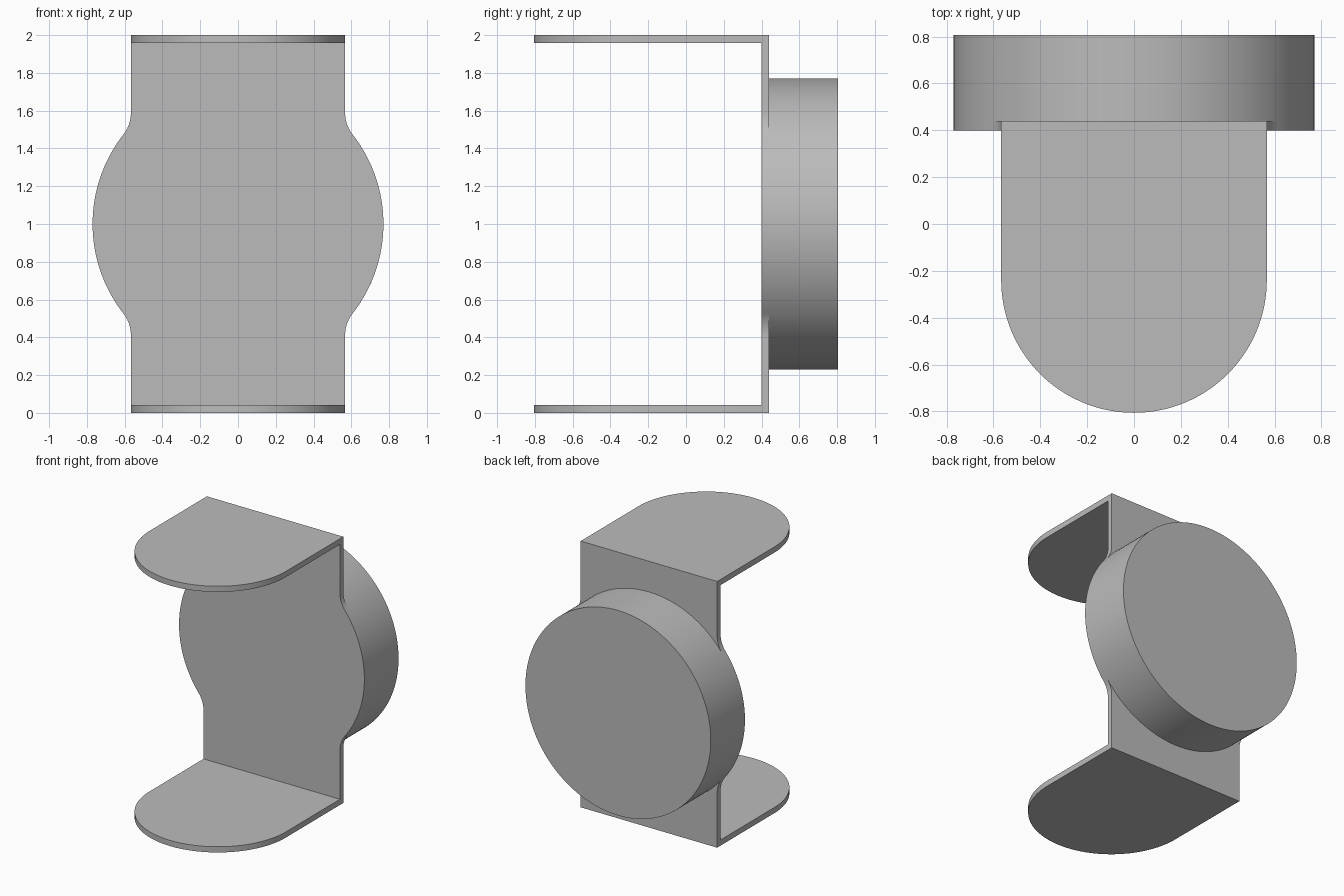
import bpy, bmesh
from math import sin, cos, radians, sqrt

cube = bpy.data.objects.get("Cube")
if cube:
    bpy.data.objects.remove(cube, do_unlink=True)

HALF_W, DISC_R, MID = 0.567, 0.77, 1.0
BACK_IN, BACK_OUT, DISC_END, FRONT = 0.40, 0.44, 0.806, -0.806
SHEET = 0.043
TANGENT = 38  # angle where the fillets meet the round

grey = bpy.data.materials.new("plain grey")
grey.use_nodes = True
colour = (0.5, 0.5, 0.5, 1)
grey.diffuse_color = colour
grey.node_tree.nodes["Principled BSDF"].inputs["Base Color"].default_value = colour


def arc(cx, cy, r, start, end, step=2):
    n = round(abs(end - start) / step)
    angles = [radians(start + (end - start) * i / n) for i in range(n + 1)]
    return [(cx + r * cos(a), cy + r * sin(a)) for a in angles]


def prism(name, outline, axis, low, high):
    """Extrude a flat outline along y or z."""
    bm = bmesh.new()
    place = (lambda u, v: (u, low, v)) if axis == "y" else (lambda u, v: (u, v, low))
    face = bm.faces.new([bm.verts.new(place(u, v)) for u, v in outline])
    moved = bmesh.ops.extrude_face_region(bm, geom=[face], use_keep_orig=True)["geom"]
    shift = (0, high - low, 0) if axis == "y" else (0, 0, high - low)
    bmesh.ops.translate(bm, vec=shift, verts=[g for g in moved if isinstance(g, bmesh.types.BMVert)])
    bmesh.ops.recalc_face_normals(bm, faces=bm.faces)
    mesh = bpy.data.meshes.new(name)
    bm.to_mesh(mesh)
    bm.free()
    mesh.materials.append(grey)
    obj = bpy.data.objects.new(name, mesh)
    bpy.context.collection.objects.link(obj)
    return obj


# Back plate: straight strip swelling into a round through tangent fillets
c = cos(radians(TANGENT))
fillet = (DISC_R * c - HALF_W) / (1 - c)
rise = sqrt((DISC_R + fillet) ** 2 - (HALF_W + fillet) ** 2)
upper = arc(HALF_W + fillet, rise, fillet, 180 + TANGENT, 180, 4)[1:] + [(HALF_W, MID)]
right = [(x, -z) for x, z in reversed(upper)] + arc(0, 0, DISC_R, -TANGENT, TANGENT) + upper
left = [(-x, -z) for x, z in right]
plate = [(x, z + MID) for x, z in right + left]
bracket = prism("mounting_bracket", plate, "y", BACK_IN, BACK_OUT)

# Round-ended shelves at top and bottom, and the thick disc at the back
tongue = [(HALF_W, BACK_OUT), (-HALF_W, BACK_OUT)] + arc(0, FRONT + HALF_W, HALF_W, 180, 360)
parts = [
    prism("bottom_shelf", tongue, "z", 0, SHEET),
    prism("top_shelf", tongue, "z", 2 * MID - SHEET, 2 * MID),
    prism("back_disc", arc(0, MID, DISC_R, 0, 360)[:-1], "y", BACK_IN, DISC_END),
]

# Fuse everything into one solid
for part in parts:
    union = bracket.modifiers.new(part.name, "BOOLEAN")
    union.operation, union.solver, union.object = "UNION", "EXACT", part
bpy.context.view_layer.objects.active = bracket
bracket.select_set(True)
for mod in list(bracket.modifiers):
    bpy.ops.object.modifier_apply(modifier=mod.name)
for part in parts:
    bpy.data.objects.remove(part, do_unlink=True)

# Tidy the flat faces and shade the curves smooth
bm = bmesh.new()
bm.from_mesh(bracket.data)
bmesh.ops.remove_doubles(bm, verts=bm.verts, dist=0.0005)
bmesh.ops.dissolve_limit(bm, angle_limit=radians(0.5), verts=bm.verts, edges=bm.edges)
bm.to_mesh(bracket.data)
bm.free()
bpy.ops.object.shade_smooth_by_angle(angle=radians(30))
